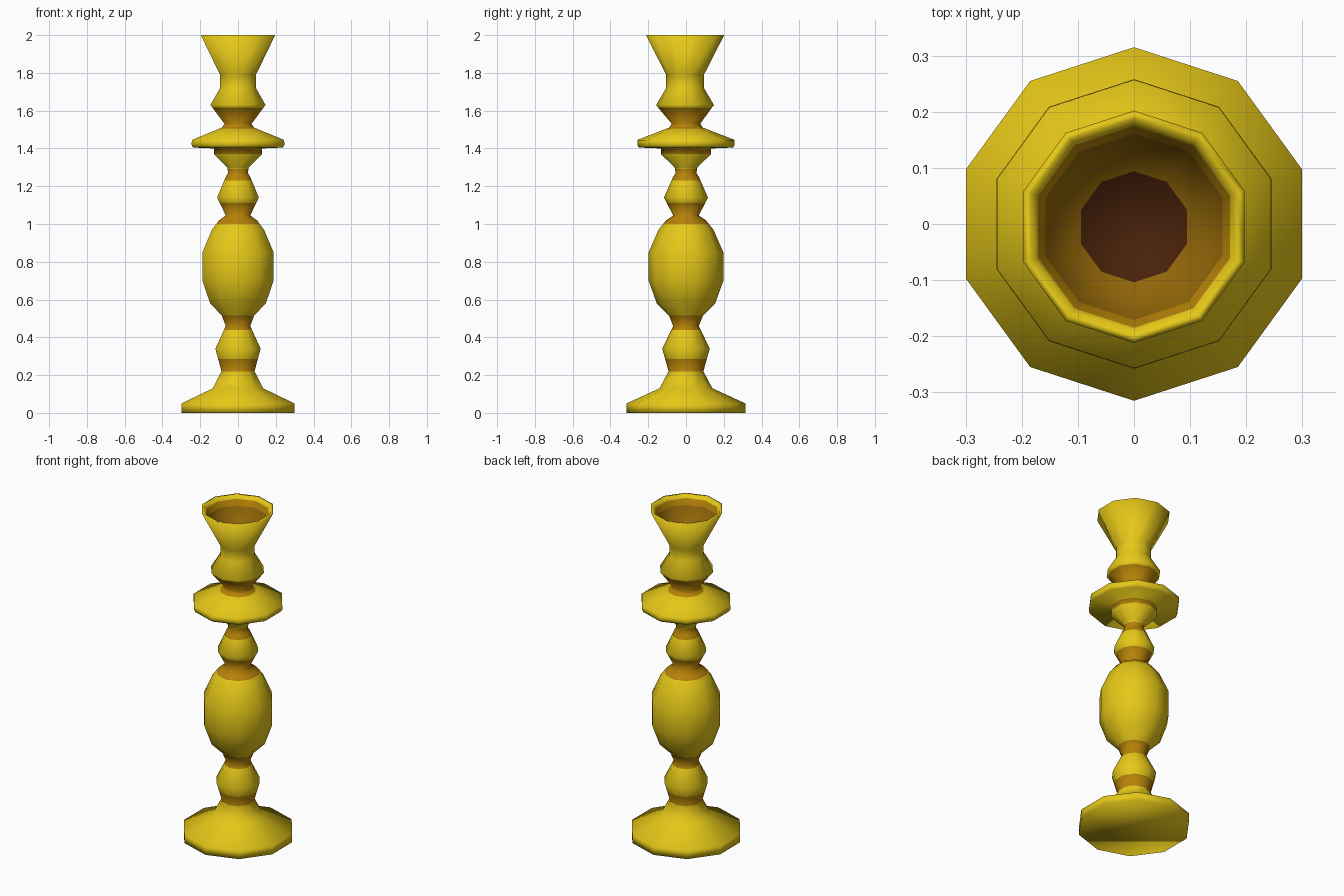
import bpy, math

if "Cube" in bpy.data.objects:
    bpy.data.objects.remove(bpy.data.objects["Cube"])

SIDES = 10


def srgb(r, g, b):
    f = lambda c: c / 12.92 if c <= 0.04045 else ((c + 0.055) / 1.055) ** 2.4
    return [f(v / 255) for v in (r, g, b)] + [1.0]


def material(name, rgb):
    m = bpy.data.materials.new(name)
    m.diffuse_color = srgb(*rgb)
    m.use_nodes = True
    m.node_tree.nodes["Principled BSDF"].inputs["Base Color"].default_value = m.diffuse_color
    return m


MATS = [material("gold", (230, 200, 24)),
        material("aged_bronze", (182, 130, 8)),
        material("dark_lining", (146, 102, 8)),
        material("dark_socket_brown", (72, 33, 10))]
GOLD, BRONZE, LINING, SOCKET = range(4)

# Bronze bands sit in the grooves between the turned knobs
BANDS = [(0.22, 0.285), (0.44, 0.515), (1.0, 1.11), (1.23, 1.29),
         (1.37, 1.40), (1.505, 1.615)]


def banded(z):
    return BRONZE if any(lo < z < hi for lo, hi in BANDS) else GOLD


def cut_at_bands(profile):
    """Adds profile points wherever a band edge crosses a segment."""
    out = [profile[0]]
    for (r0, z0), (r1, z1) in zip(profile, profile[1:]):
        for e in sorted(v for band in BANDS for v in band):
            if z0 + 0.002 < e < z1 - 0.002:
                out.append((r0 + (r1 - r0) * (e - z0) / (z1 - z0), e))
        out.append((r1, z1))
    return out


# Foot and lower stem
foot = [(0.315, 0), (0.315, 0.05), (0.14, 0.13), (0.092, 0.22), (0.126, 0.34),
        (0.068, 0.46)]
# Large central bulb and upper stem
stem = [(0.09, 0.515), (0.155, 0.58), (0.198, 0.70), (0.198, 0.85),
        (0.145, 0.97), (0.105, 1.02), (0.068, 1.045), (0.116, 1.14), (0.068, 1.25),
        (0.055, 1.27), (0.06, 1.30), (0.133, 1.37)]
# Drip tray
tray = [(0.133, 1.40), (0.25, 1.405), (0.258, 1.42), (0.257, 1.445),
        (0.09, 1.51), (0.075, 1.53)]
# Candle cup outside
cup = [(0.153, 1.63), (0.10, 1.72), (0.10, 1.79), (0.207, 2.0)]
outer = cut_at_bands(foot + stem + tray + cup)

# Rim, lining and socket floor: (radius, z, colour of the ring leading to it)
inner = [(0.193, 2.0, GOLD), (0.180, 1.98, GOLD), (0.166, 1.945, BRONZE),
         (0.099, 1.80, LINING)]

# One continuous ten-sided turning, with a corner on the y axis
profile = outer + [(r, z) for r, z, _ in inner]
colours = [banded((a[1] + b[1]) / 2) for a, b in zip(outer, outer[1:])]
colours += [c for _, _, c in inner]

verts, faces, mats = [], [], []
for r, z in profile:
    shift = -0.005 if z > 1.53 else 0.0      # the cup sits slightly forward
    for k in range(SIDES):
        a = math.pi / 2 + 2 * math.pi * k / SIDES
        verts.append((r * math.cos(a), r * math.sin(a) + shift, z))
for i, colour in enumerate(colours):
    a, b = i * SIDES, (i + 1) * SIDES
    for k in range(SIDES):
        n = (k + 1) % SIDES
        faces.append((a + k, a + n, b + n, b + k))
        mats.append(colour)

# Underside of the foot and floor of the socket
last = (len(profile) - 1) * SIDES
faces += [tuple(reversed(range(SIDES))), tuple(range(last, last + SIDES))]
mats += [GOLD, SOCKET]

me = bpy.data.meshes.new("candlestick")
me.from_pydata(verts, [], faces)
for m in MATS:
    me.materials.append(m)
for p, m in zip(me.polygons, mats):
    p.material_index = m
    p.use_smooth = True
ob = bpy.data.objects.new("candlestick", me)
bpy.context.collection.objects.link(ob)
